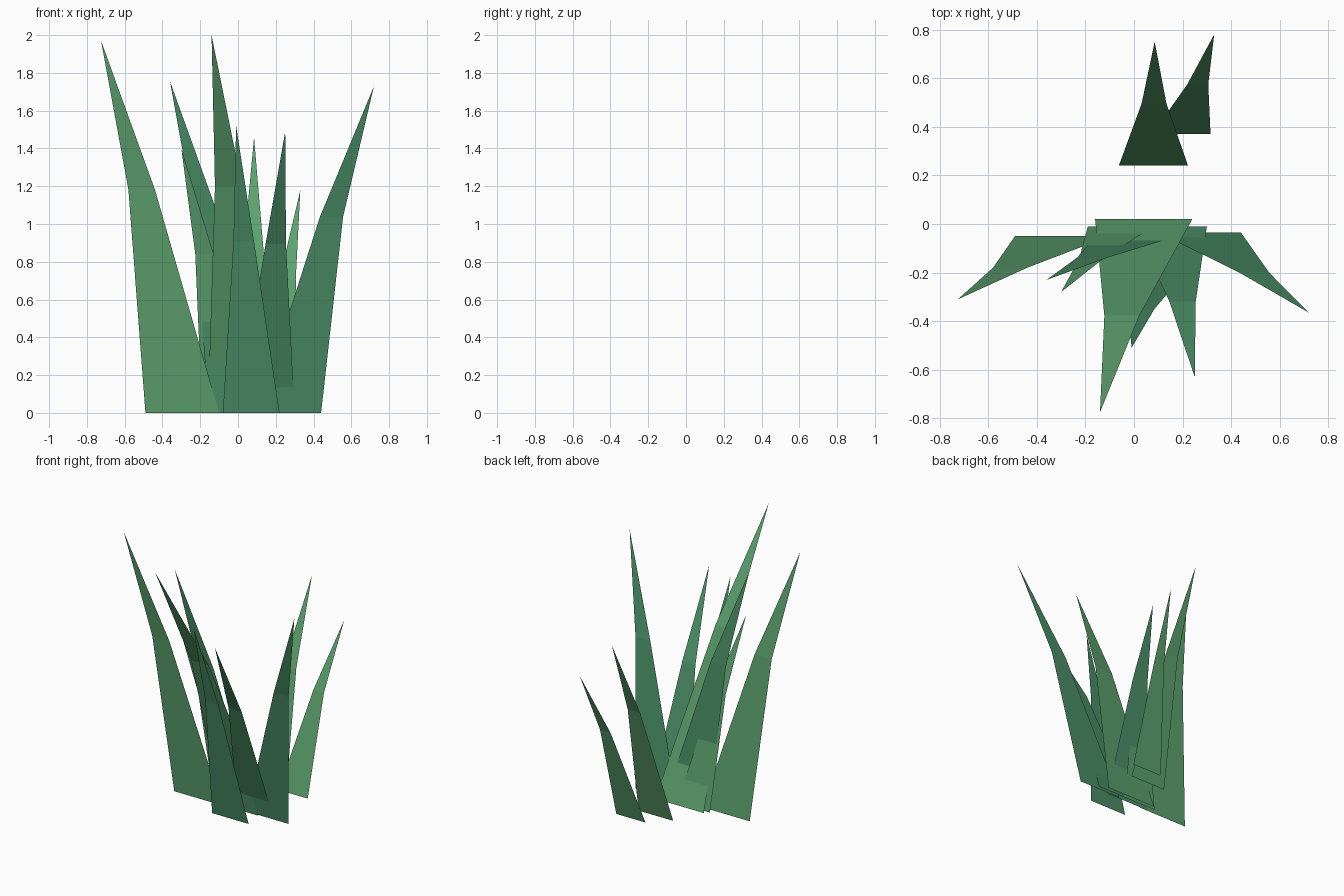
import bpy

if "Cube" in bpy.data.objects:
    bpy.data.objects.remove(bpy.data.objects["Cube"])


def material(name, rgb):
    m = bpy.data.materials.new(name)
    m.diffuse_color = (*rgb, 1.0)
    m.use_nodes = True
    m.node_tree.nodes["Principled BSDF"].inputs["Base Color"].default_value = m.diffuse_color
    return m


LIGHT = material("leaf_green", (0.11, 0.36, 0.16))
DEEP = material("deep_green", (0.07, 0.27, 0.135))


def blade(name, base_x, base_y, width, tip, mat):
    """Flat bent blade: wide base, narrower middle at 60% height, pointed tip."""
    tx, ty, tz = tip
    mx, my, mz = (base_x + tx) / 2, (base_y + ty) / 2, tz * 0.6
    b, m = width / 2, width * 0.36 / 2
    verts = [(base_x - b, base_y, 0), (base_x + b, base_y, 0),
             (mx + m, my, mz), (mx - m, my, mz), tip]
    mesh = bpy.data.meshes.new(name)
    mesh.from_pydata(verts, [], [(0, 1, 2, 3), (3, 2, 4)])
    mesh.materials.append(mat)
    obj = bpy.data.objects.new(name, mesh)
    bpy.context.collection.objects.link(obj)
    return obj


# Blades: base centre x, base y, base width, tip, colour
blades = [
    ("tall_left_blade", -0.295, -0.05, 0.39, (-0.725, -0.31, 1.97), LIGHT),
    ("right_blade", 0.27, -0.035, 0.34, (0.72, -0.365, 1.73), DEEP),
    ("front_blade", 0.07, -0.19, 0.30, (-0.01, -0.51, 1.52), DEEP),
    ("tallest_blade", 0.04, 0.02, 0.40, (-0.14, -0.775, 2.0), LIGHT),
    ("front_right_blade", 0.15, -0.01, 0.30, (0.25, -0.63, 1.49), DEEP),
    ("inner_left_blade", 0.02, -0.045, 0.35, (-0.36, -0.23, 1.755), DEEP),
    ("short_left_blade", -0.055, -0.01, 0.27, (-0.30, -0.28, 1.40), LIGHT),
    ("back_blade", 0.08, 0.24, 0.285, (0.085, 0.75, 1.46), LIGHT),
    ("back_right_blade", 0.195, 0.37, 0.24, (0.33, 0.78, 1.18), LIGHT),
]
for spec in blades:
    blade(*spec)
